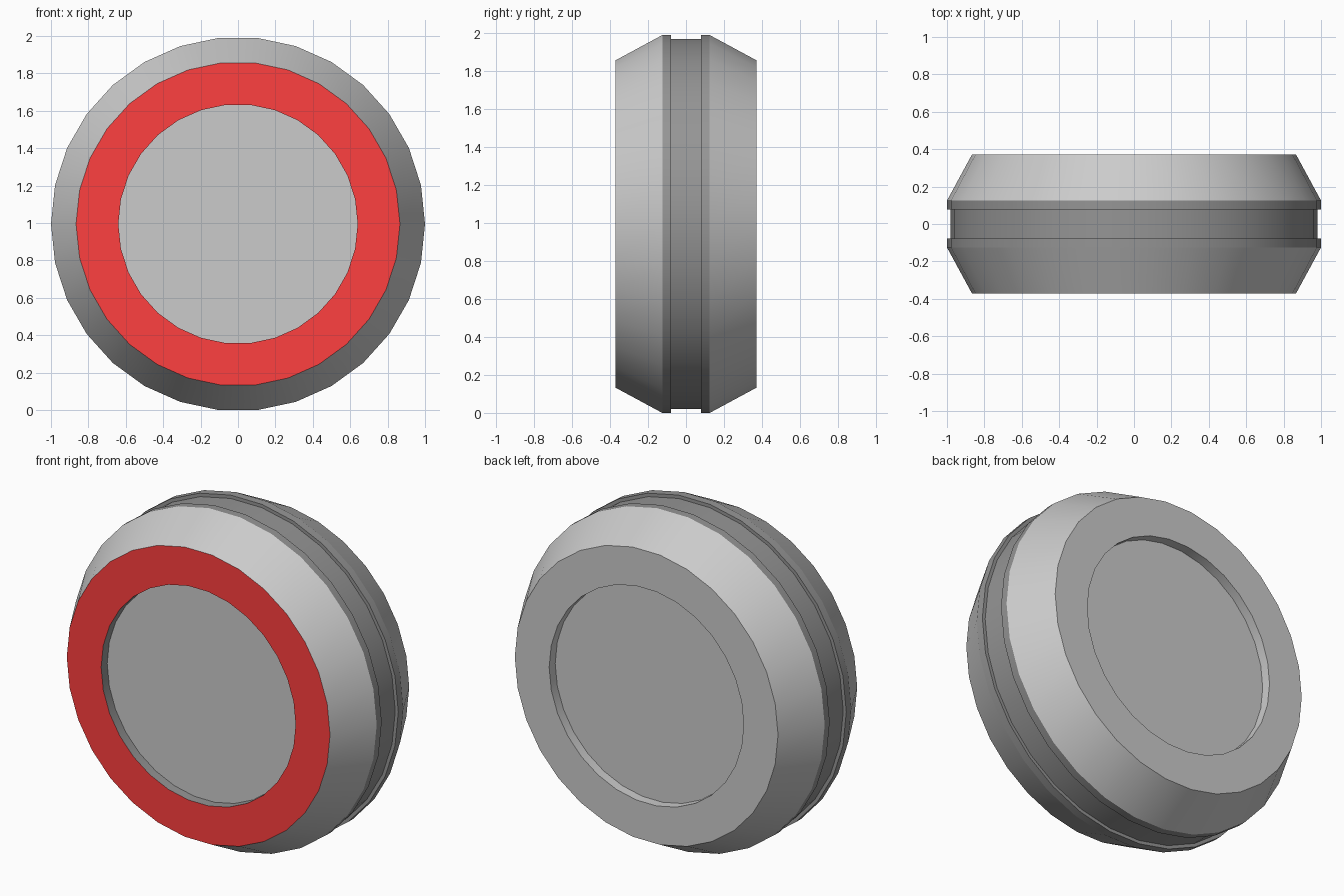
import bpy, bmesh, math

if "Cube" in bpy.data.objects:
    bpy.data.objects.remove(bpy.data.objects["Cube"])

SIDES = 30
CZ = math.cos(math.pi / SIDES)  # centre height so the flat bottom edge rests on z = 0


def material(name, rgb):
    m = bpy.data.materials.new(name)
    m.diffuse_color = (*rgb, 1)
    m.use_nodes = True
    m.node_tree.nodes["Principled BSDF"].inputs["Base Color"].default_value = m.diffuse_color
    return m


def lathe(name, profile, mat=None):
    """Spin (radius, y) points, listed front to back, around the y axis."""
    bm = bmesh.new()
    rings = []
    for i in range(SIDES):
        a = 2 * math.pi * i / SIDES
        rings.append([bm.verts.new((r * math.cos(a), y, r * math.sin(a))) for r, y in profile])
    for i in range(SIDES):
        p, q = rings[i], rings[(i + 1) % SIDES]
        for j in range(len(profile) - 1):
            bm.faces.new((p[j], p[j + 1], q[j + 1], q[j]))
    bmesh.ops.remove_doubles(bm, verts=bm.verts[:], dist=1e-5)
    me = bpy.data.meshes.new(name)
    bm.to_mesh(me)
    bm.free()
    ob = bpy.data.objects.new(name, me)
    ob.location.z = CZ
    bpy.context.collection.objects.link(ob)
    if mat:
        me.materials.append(mat)
    bpy.ops.object.select_all(action='DESELECT')
    ob.select_set(True)
    bpy.context.view_layer.objects.active = ob
    bpy.ops.object.shade_smooth_by_angle(angle=math.radians(25))
    return ob


red = material("red", (1.0, 0.05, 0.05))
dark = material("dark", (0.3, 0.3, 0.3))

Y, F = 0.372, 0.315       # outer face and recessed floor
RI, RO = 0.64, 0.866      # inner and outer radius of the face ring
B, G = 0.125, 0.078       # half widths of the band and its groove

# Front: recessed disc, dark recess wall, red ring, sloped shell
lathe("front_disc", [(0, -F), (RI, -F)])
lathe("front_recess_wall", [(RI, -F), (RI, -Y)], dark)
lathe("front_ring", [(RI, -Y), (RO, -Y)], red)
lathe("front_shell", [(RO, -Y), (1, -B)])

# Dark grooved band around the middle
lathe("middle_band", [(1, -B), (1, -G), (0.98, -G), (0.98, G), (1, G), (1, B)], dark)

# Back: sloped shell, face ring and recess in one piece
lathe("back_shell", [(1, B), (RO, Y), (RI, Y), (RI, F), (0, F)])
